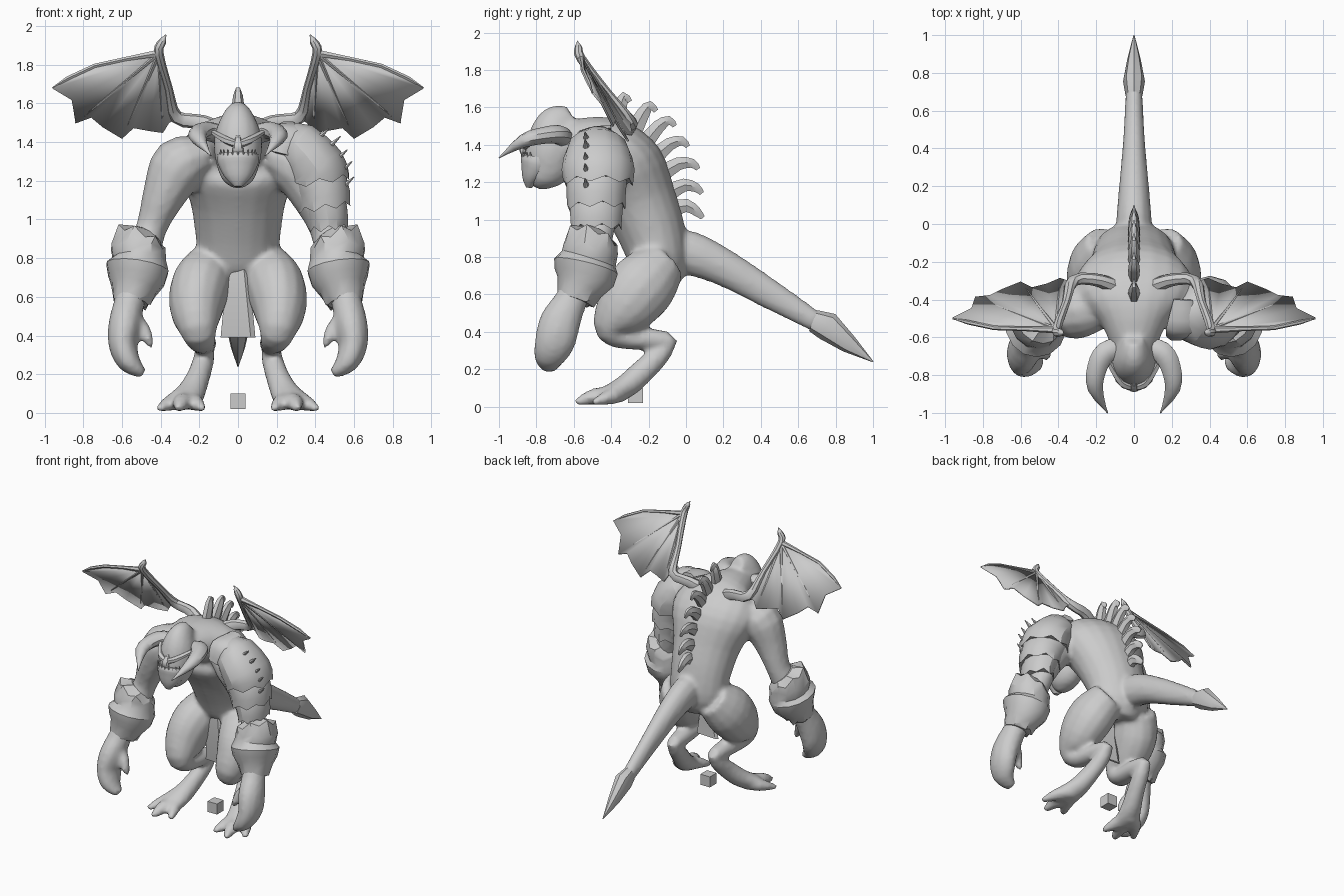
import bpy, bmesh, math
from mathutils import Vector

cube = bpy.data.objects.get("Cube")
if cube:
    bpy.data.objects.remove(cube)

stone = bpy.data.materials.new("stone grey")
stone.use_nodes = True
GREY = (0.6, 0.6, 0.6, 1)
stone.diffuse_color = GREY
stone.node_tree.nodes["Principled BSDF"].inputs["Base Color"].default_value = GREY
X, Y, Z = Vector((1, 0, 0)), Vector((0, 1, 0)), Vector((0, 0, 1))


def spline(pts, steps):
    """Catmull-Rom through (x, y, z, half side, half depth) stations."""
    out = []
    for i in range(len(pts) - 1):
        p = [pts[max(i - 1, 0)], pts[i], pts[i + 1], pts[min(i + 2, len(pts) - 1)]]
        for k in range(steps):
            t = k / steps
            out.append([b + 0.5 * t * (c - a + t * (2 * a - 5 * b + 4 * c - d + t * (3 * (b - c) + d - a)))
                        for a, b, c, d in zip(*p)])
    return out + [list(pts[-1])]


def loft(bm, pts, hint=X, sides=12, steps=3, sx=1):
    """Elliptical tube through the stations; hint is the first cross axis."""
    st = spline(pts, steps) if steps > 1 else [list(p) for p in pts]
    cs = [Vector((sx * s[0], s[1], s[2])) for s in st]
    rings = []
    for i, s in enumerate(st):
        tan = (cs[min(i + 1, len(cs) - 1)] - cs[max(i - 1, 0)]).normalized()
        a = (hint - tan * hint.dot(tan)).normalized()
        b = tan.cross(a)
        ra, rb = max(s[3], 0.003), max(s[4], 0.003)
        rings.append([bm.verts.new(cs[i] + a * ra * math.cos(u) + b * rb * math.sin(u))
                      for u in (2 * math.pi * j / sides for j in range(sides))])
    for r, q in zip(rings, rings[1:]):
        for j in range(sides):
            k = (j + 1) % sides
            bm.faces.new((r[j], r[k], q[k], q[j]))
    bm.faces.new(rings[0][::-1])
    bm.faces.new(rings[-1])
    return rings


def finish(name, bm, angle=40):
    bmesh.ops.recalc_face_normals(bm, faces=bm.faces[:])
    me = bpy.data.meshes.new(name)
    bm.to_mesh(me)
    bm.free()
    ob = bpy.data.objects.new(name, me)
    bpy.context.collection.objects.link(ob)
    me.materials.append(stone)
    bpy.ops.object.select_all(action='DESELECT')
    ob.select_set(True)
    bpy.context.view_layer.objects.active = ob
    bpy.ops.object.shade_smooth_by_angle(angle=math.radians(angle))
    return ob


# Body: torso, neck, head, tail and limbs blended into one skin
body = bmesh.new()
loft(body, [(0, -.15, .66, .1, .1), (0, -.14, .75, .2, .15), (0, -.18, .92, .22, .18),
            (0, -.25, 1.1, .25, .2), (0, -.33, 1.27, .32, .22), (0, -.41, 1.37, .3, .18),
            (0, -.52, 1.41, .18, .14), (0, -.68, 1.41, .11, .11)], sides=20)
loft(body, [(0, -.8, 1.17, .03, .03), (0, -.78, 1.21, .08, .08), (0, -.74, 1.28, .11, .13),
            (0, -.72, 1.36, .125, .14), (0, -.7, 1.44, .12, .14), (0, -.66, 1.5, .09, .13),
            (0, -.6, 1.54, .05, .08)], sides=16)
loft(body, [(0, -.12, .83, .1, .12), (0, .02, .82, .095, .12), (0, .2, .745, .08, .1),
            (0, .45, .6, .058, .08), (0, .7, .45, .045, .055)])
for s in (1, -1):
    # arm and hand
    loft(body, [(.18, -.44, 1.33, .12, .1), (.3, -.46, 1.28, .15, .15), (.38, -.47, 1.13, .12, .115),
                (.45, -.47, .95, .09, .08), (.5, -.52, .8, .1, .1), (.555, -.6, .6, .085, .08),
                (.585, -.67, .46, .11, .085), (.595, -.7, .35, .11, .075),
                (.56, -.73, .26, .085, .06), (.49, -.73, .2, .04, .025)], hint=Y, sx=s)
    loft(body, [(.55, -.65, .5, .05, .04), (.49, -.67, .44, .04, .035),
                (.465, -.69, .38, .035, .028), (.445, -.68, .34, .02, .015)], hint=Y, sx=s, sides=8)
    # thigh, shin, raised heel and foot
    loft(body, [(.13, -.12, .77, .13, .13), (.19, -.22, .66, .155, .18), (.215, -.32, .54, .14, .165),
                (.205, -.4, .43, .1, .1), (.19, -.35, .37, .075, .06), (.175, -.2, .36, .065, .06),
                (.17, -.09, .35, .05, .05)], sx=s, sides=14)
    loft(body, [(.17, -.07, .37, .04, .03), (.175, -.13, .29, .055, .055), (.2, -.22, .2, .06, .065),
                (.24, -.32, .11, .075, .065), (.28, -.42, .06, .1, .05)], sx=s)
    for tx, ty in ((.41, -.5), (.31, -.59), (.18, -.55)):
        loft(body, [(.255, -.34, .07, .05, .045), ((.27 + tx) / 2, ty + .1, .055, .05, .045),
                    (tx, ty, .02, .02, .018)], sx=s, sides=8)
skin = finish("body", body, 60)
mod = skin.modifiers.new("blend", 'REMESH')
mod.mode, mod.voxel_size, mod.use_smooth_shade = 'VOXEL', .016, True
mod = skin.modifiers.new("soften", 'SMOOTH')
mod.factor, mod.iterations = .5, 5

# Tail blade
bm = bmesh.new()
loft(bm, [(0, .68, .46, .045, .06), (0, .755, .43, .058, .078), (0, .87, .335, .036, .05),
          (0, 1, .24, 0, 0)], sides=8, steps=1)
finish("tail_blade", bm)

# Horns sweeping out, forward and back in
bm = bmesh.new()
for s in (1, -1):
    loft(bm, [(.07, -.66, 1.43, .05, .06), (.15, -.68, 1.455, .05, .06), (.195, -.76, 1.45, .045, .055),
              (.205, -.87, 1.42, .036, .042), (.14, -1, 1.33, 0, 0)], hint=Z, sx=s, sides=10)
finish("horns", bm)

# Face: brows, nose, protruding jaw and a row of teeth
bm = bmesh.new()
for s in (1, -1):
    loft(bm, [(0, -.86, 1.385, .018, .02), (.06, -.84, 1.41, .02, .025), (.125, -.74, 1.45, .012, .02)],
         hint=Z, sx=s, sides=6)
loft(bm, [(0, -.84, 1.43, .012, .012), (0, -.87, 1.38, .025, .02), (0, -.87, 1.35, .03, .012)], sides=8)
finish("brows_and_nose", bm)
bm = bmesh.new()
loft(bm, [(0, -.84, 1.17, .02, .015), (0, -.83, 1.22, .07, .05), (0, -.8, 1.29, .105, .09),
          (0, -.79, 1.335, .105, .085)], sides=14)
finish("lower_jaw", bm)
bm = bmesh.new()
for i in range(9):
    u = (i - 4) * .28
    x, y = .1 * math.sin(u), -.79 - .082 * math.cos(u)
    loft(bm, [(x, y, 1.32, .008, .008), (x, y - .008, 1.36, 0, 0)], sides=4, steps=1)
finish("teeth", bm)

# Back spines hooking backwards
bm = bmesh.new()
for by, bz, ty, tz in ((-.38, 1.5, -.3, 1.65), (-.27, 1.49, -.16, 1.6), (-.21, 1.42, -.06, 1.52),
                       (-.16, 1.34, .01, 1.41), (-.12, 1.25, .065, 1.29), (-.08, 1.15, .085, 1.16),
                       (-.06, 1.06, .09, 1.03)):
    ym, zm = (by + ty) / 2, (bz + tz) / 2
    loft(bm, [(0, by, bz, .03, .05), (0, ym - .01, zm + .03, .03, .04),
              (0, ty - .03, tz + .01, .018, .028), (0, ty, tz - .02, 0, .015)], sides=6, steps=2)
finish("back_spines", bm)

# Wings: bones plus a scalloped membrane fanned from the wrist
wrist, elbow = (.41, -.56, 1.86), (.32, -.3, 1.53)
rim = [(.58, -.555, 1.83), (.74, -.55, 1.795), (.88, -.52, 1.73), (.96, -.5, 1.68), (.86, -.45, 1.62),
       (.84, -.39, 1.5), (.76, -.38, 1.53), (.7, -.35, 1.48), (.6, -.31, 1.42), (.54, -.34, 1.475),
       (.46, -.32, 1.46), (.39, -.29, 1.45), (.36, -.3, 1.5), elbow]
for s, side in ((1, "left"), (-1, "right")):
    bm = bmesh.new()
    hub = bm.verts.new((s * wrist[0], wrist[1], wrist[2]))
    edge = [bm.verts.new((s * x, y, z)) for x, y, z in rim]
    for a, b in zip(edge, edge[1:]):
        bm.faces.new((hub, a, b))
    ob = finish(side + "_wing_membrane", bm, 60)
    mod = ob.modifiers.new("thickness", 'SOLIDIFY')
    mod.thickness, mod.offset = .012, 0
    bm = bmesh.new()
    loft(bm, [(.06, -.36, 1.43, .05, .06), (.18, -.3, 1.5, .035, .04), elbow + (.03, .035),
              (.36, -.42, 1.68, .022, .022), wrist + (.025, .025), (.39, -.575, 1.92, .02, .02),
              (.372, -.58, 1.955, 0, 0)], hint=Y, sx=s, sides=8)
    loft(bm, [wrist + (.02, .02)] + [p + (.012, .012) for p in rim[:3]] + [rim[3] + (0, 0)],
         hint=Y, sx=s, sides=6, steps=1)
    for tip in (rim[5], rim[8], rim[11]):
        loft(bm, [wrist + (.014, .014), tip + (.005, .005)], hint=Y, sx=s, sides=6, steps=1)
    finish(side + "_wing_bones", bm)

    # Forearm bracer with jagged cuffs
    bm = bmesh.new()
    rings = loft(bm, [(.475, -.48, .91, .09, .09), (.5, -.5, .87, .14, .14), (.515, -.51, .83, .15, .145),
                      (.51, -.52, .79, .15, .14), (.52, -.535, .75, .175, .165), (.525, -.545, .69, .165, .15),
                      (.54, -.57, .64, .13, .12), (.55, -.59, .6, .105, .1), (.555, -.6, .57, .09, .09)],
                 hint=Y, sx=s, sides=14, steps=1)
    for ring, lift in ((rings[1], .035), (rings[2], .02), (rings[7], -.03)):
        for v in ring[::2]:
            v.co.z += lift
    finish(side + "_bracer", bm, 30)

# Layered shoulder armour on the left arm, with spikes on its outer ridge
plates = ([(.24, -.46, 1.42, .07, .07), (.3, -.47, 1.39, .16, .13), (.4, -.47, 1.27, .195, .16), (.42, -.47, 1.21, .185, .16)],
          [(.36, -.47, 1.27, .16, .13), (.43, -.48, 1.17, .16, .145), (.45, -.48, 1.08, .155, .135)],
          [(.42, -.47, 1.14, .14, .11), (.46, -.48, 1.04, .14, .11), (.47, -.48, .97, .135, .1)])
for name, plate in zip(("upper", "middle", "lower"), plates):
    bm = bmesh.new()
    rings = loft(bm, plate, hint=Y, sides=14, steps=2)
    for v in rings[-1][::2]:
        v.co.z -= .03
    finish(name + "_shoulder_plate", bm, 30)
bm = bmesh.new()
loft(bm, [(.22, -.6, 1.34, .05, .02), (.25, -.56, 1.46, .08, .02), (.26, -.4, 1.49, .05, .02)], sides=6)
finish("shoulder_collar", bm)
bm = bmesh.new()
for x, z in ((.47, 1.47), (.53, 1.43), (.565, 1.36), (.59, 1.3), (.6, 1.22)):
    loft(bm, [(x - .11, -.52, z - .1, .04, .03), (x, -.54, z, 0, 0)], hint=Y, sides=6, steps=1)
finish("shoulder_spikes", bm)

# Loincloth and the small block between the feet
bm = bmesh.new()
loft(bm, [(0, -.27, .74, .05, .02), (0, -.28, .6, .07, .015), (0, -.26, .39, .09, .012)], sides=4, steps=1)
for v in bm.verts:
    v.co.x = math.copysign(max(abs(v.co.x), .035 + (.7 - v.co.z) * .1), v.co.x)
finish("loincloth", bm, 20)
bm = bmesh.new()
bmesh.ops.create_cube(bm, size=.08)
bmesh.ops.translate(bm, vec=(0, -.27, .06), verts=bm.verts)
finish("ground_block", bm, 20)
